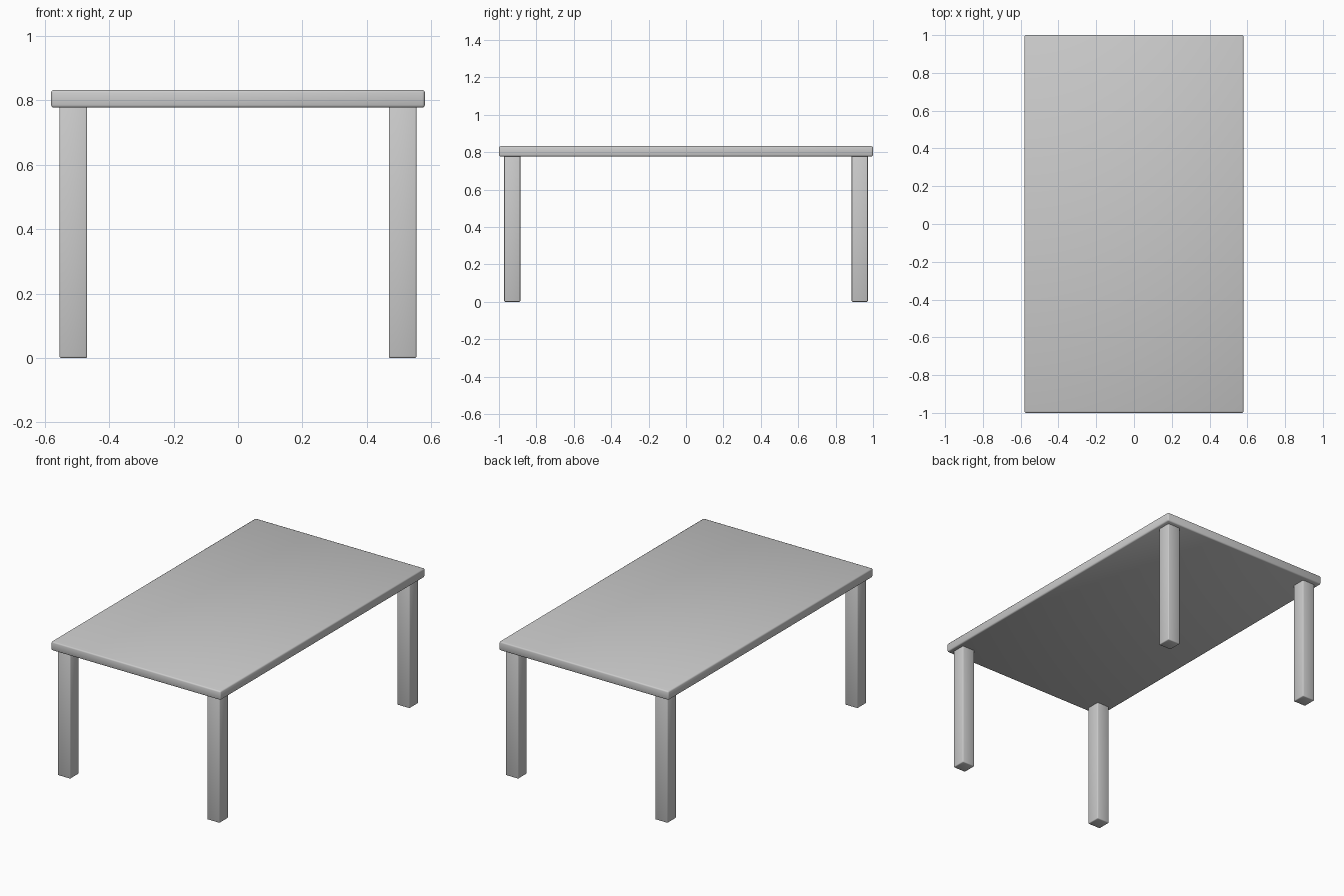
import bpy

if "Cube" in bpy.data.objects:
    bpy.data.objects.remove(bpy.data.objects["Cube"])


def rounded_box(name, lo, hi, radius):
    """Box between two corners with softly bevelled edges and smooth shading."""
    centre = [(a + b) / 2 for a, b in zip(lo, hi)]
    size = [b - a for a, b in zip(lo, hi)]
    bpy.ops.mesh.primitive_cube_add(size=1, location=centre)
    ob = bpy.context.object
    ob.name = name
    ob.scale = size
    bpy.ops.object.transform_apply(location=False, rotation=False, scale=True)
    bevel = ob.modifiers.new("soft_edges", 'BEVEL')
    bevel.width = radius
    bevel.segments = 2
    bpy.ops.object.shade_smooth()
    return ob


LEG, LEG_X, LEG_Y = 0.043, 0.511, 0.929  # half width and leg centres

# Table top
rounded_box("table_top", (-0.58, -1, 0.777), (0.58, 1, 0.832), 0.008)

# Four square legs, tucked in at the corners
for side, sx in (("left", -1), ("right", 1)):
    for end, sy in (("front", -1), ("back", 1)):
        x, y = sx * LEG_X, sy * LEG_Y
        rounded_box(f"{end}_{side}_leg", (x - LEG, y - LEG, 0),
                    (x + LEG, y + LEG, 0.782), 0.005)
